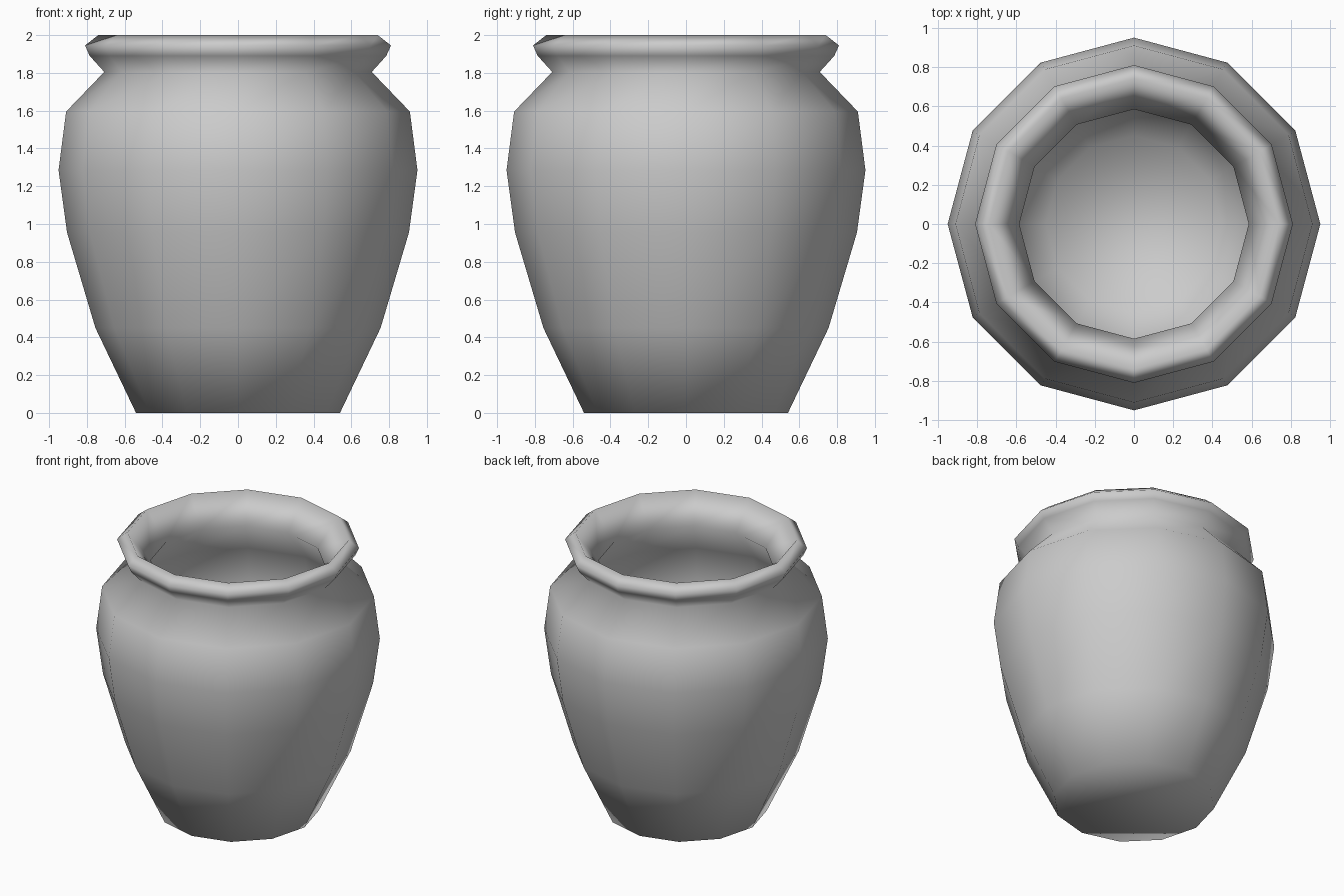
import bpy, bmesh, math

if "Cube" in bpy.data.objects:
    bpy.data.objects.remove(bpy.data.objects["Cube"])

SIDES = 12

# radius, height: outer base, up the wall, over the lip, down the inside to the floor
PROFILE = [
    (0.54, 0.00), (0.755, 0.45), (0.905, 0.955), (0.95, 1.285), (0.91, 1.595),
    (0.708, 1.805), (0.785, 1.89), (0.81, 1.945), (0.74, 2.00),
    (0.585, 1.80), (0.78, 1.55), (0.83, 1.28), (0.79, 0.98), (0.64, 0.50), (0.45, 0.12),
]


def lathe(name, profile):
    """Spin a closed profile into a smooth-shaded, twelve-sided solid."""
    bm = bmesh.new()
    rings = []
    for r, z in profile:
        rings.append([bm.verts.new((r * math.cos(i * math.tau / SIDES),
                                    r * math.sin(i * math.tau / SIDES), z))
                      for i in range(SIDES)])
    for a, b in zip(rings, rings[1:]):
        for i in range(SIDES):
            j = (i + 1) % SIDES
            bm.faces.new((a[i], a[j], b[j], b[i]))
    # underside and inner floor
    bm.faces.new(rings[0][::-1])
    bm.faces.new(rings[-1])
    for f in bm.faces:
        f.smooth = True
    mesh = bpy.data.meshes.new(name)
    bm.to_mesh(mesh)
    bm.free()
    obj = bpy.data.objects.new(name, mesh)
    bpy.context.collection.objects.link(obj)
    return obj


# Clay pot
lathe("pot", PROFILE)
